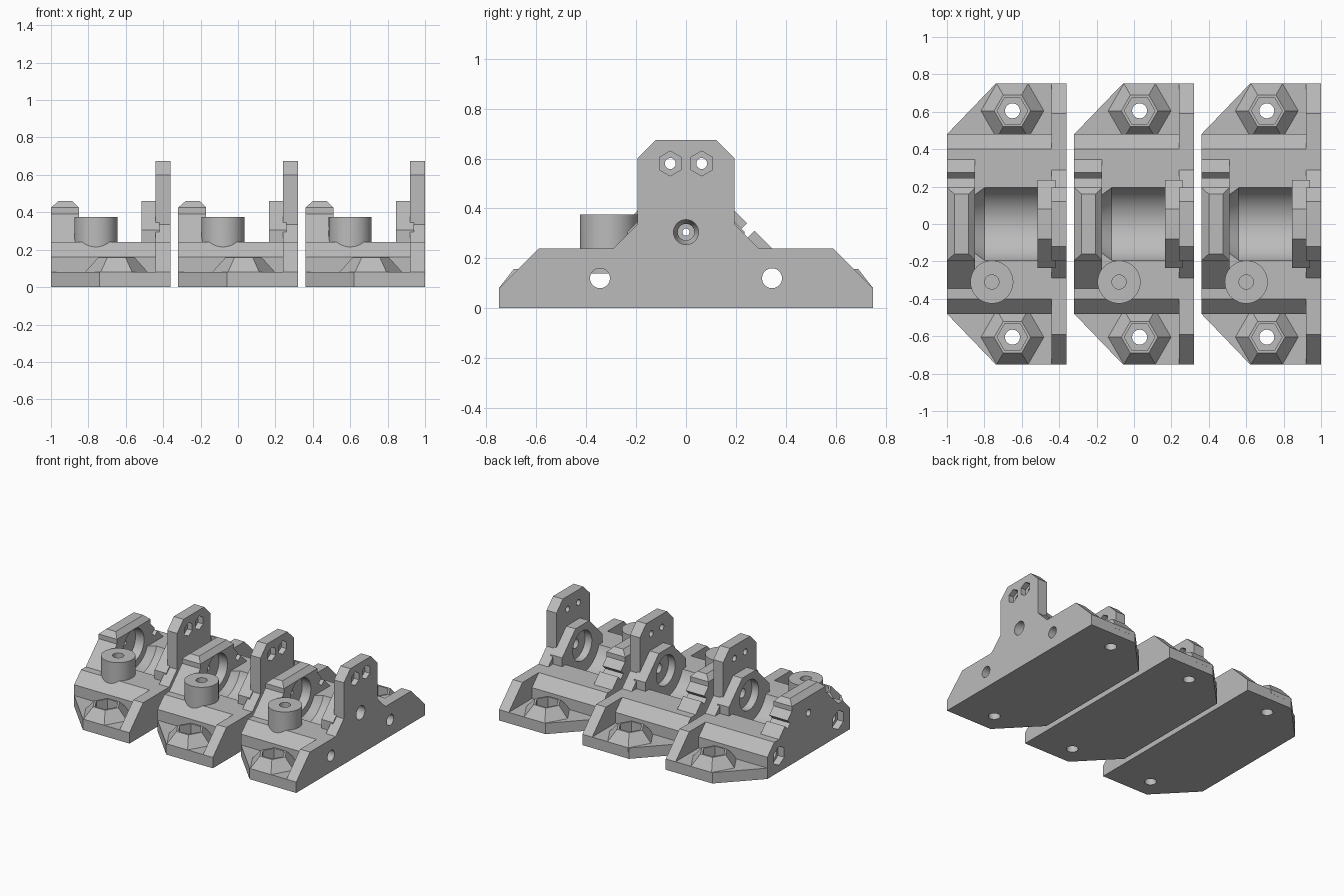
import bpy, bmesh, math

old = bpy.data.objects.get("Cube")
if old:
    bpy.data.objects.remove(old, do_unlink=True)

grey = bpy.data.materials.new("plain grey")
grey.use_nodes = True
colour = (0.5, 0.5, 0.5, 1)
grey.diffuse_color = colour
grey.node_tree.nodes["Principled BSDF"].inputs["Base Color"].default_value = colour


def loft(name, rings):
    """Closed solid through matching rings of points."""
    bm = bmesh.new()
    rows = [[bm.verts.new(p) for p in ring] for ring in rings]
    n = len(rows[0])
    for a, b in zip(rows, rows[1:]):
        for i in range(n):
            j = (i + 1) % n
            bm.faces.new((a[i], a[j], b[j], b[i]))
    bm.faces.new(rows[0])
    bm.faces.new(rows[-1])
    bmesh.ops.recalc_face_normals(bm, faces=bm.faces)
    mesh = bpy.data.meshes.new(name)
    bm.to_mesh(mesh)
    bm.free()
    mesh.materials.append(grey)
    ob = bpy.data.objects.new(name, mesh)
    bpy.context.collection.objects.link(ob)
    return ob


def prism_x(name, profile, x0, x1):
    return loft(name, [[(x, y, z) for y, z in profile] for x in (x0, x1)])


def mirrored(half):
    """Complete a (y, z) half profile across y = 0."""
    return half + [(-y, z) for y, z in reversed(half)]


def circle(r, n):
    return [(r * math.cos(2 * math.pi * i / n), r * math.sin(2 * math.pi * i / n)) for i in range(n)]


def round_x(name, y, z, steps, n=48):
    """Turned solid along x; steps are (x, radius)."""
    return loft(name, [[(x, y + a, z + b) for b, a in circle(r, n)] for x, r in steps])


def round_z(name, x, y, steps, n=48):
    """Turned solid along z; steps are (z, radius)."""
    return loft(name, [[(x + a, y + b, z) for a, b in circle(r, n)] for z, r in steps])


def combine(target, tool, operation):
    mod = target.modifiers.new("combine", 'BOOLEAN')
    mod.operation = operation
    mod.solver = 'EXACT'
    mod.object = tool
    bpy.context.view_layer.update()
    done = target.evaluated_get(bpy.context.evaluated_depsgraph_get())
    mesh = bpy.data.meshes.new_from_object(done)
    target.modifiers.clear()
    target.data = mesh
    bpy.data.objects.remove(tool, do_unlink=True)


# Base plate with two clipped corners
foot = [(0, -.48), (.26, -.75), (.64, -.75), (.64, .75), (.26, .75), (0, .48)]
bracket = loft("bracket", [[(x, y, z) for x, y in foot] for z in (0, .08)])


def add(tool):
    combine(bracket, tool, 'UNION')


def cut(tool):
    combine(bracket, tool, 'DIFFERENCE')


# Central body with chamfered shoulders
add(prism_x("body", mirrored([(.48, .04), (.48, .16), (.40, .24)]), 0, .60))

# Bearing trough, flaring out from the end wall
AXIS = .305
cut(round_x("trough", 0, AXIS, [(.15, .17), (.20, .205), (.485, .205)], 64))

# Tall side plate
add(prism_x("side_plate", mirrored([(.75, 0), (.75, .08), (.59, .24), (.29, .24),
                                    (.195, .335), (.195, .60), (.12, .675)]), .56, .64))

# End wall with sloped shoulders and bevelled cap
wall = prism_x("end_wall", mirrored([(.345, .10), (.345, .24), (.195, .39), (.195, .425)]), 0, .15)
add(wall)
outer = [(0, -.195), (.15, -.195), (.15, .195), (0, .195)]
inner = [(.04, -.16), (.115, -.16), (.115, .16), (.04, .16)]
add(loft("wall_cap", [[(x, y, .41) for x, y in outer],
                      [(x, y, .425) for x, y in outer],
                      [(x, y, .46) for x, y in inner]]))
cut(prism_x("wall_slot", [(.215, .31), (.245, .28), (.315, .35), (.285, .38)], -.05, .20))

# Bearing boss on the side plate
add(prism_x("bearing_boss", mirrored([(.235, .10), (.235, .305), (.08, .46)]), .485, .58))

# Axle bores
cut(round_x("wall_pocket", 0, AXIS, [(.08, .12), (.20, .12)]))
cut(round_x("wall_pinhole", 0, AXIS, [(-.02, .027), (.10, .012)], 24))
cut(round_x("boss_pocket", 0, AXIS, [(.46, .11), (.54, .11)]))
cut(round_x("plate_bore", 0, AXIS, [(.52, .025), (.58, .05), (.66, .05)], 32))

for side in (-1, 1):
    # Raised hexagonal nut seats on the corners
    y = side * .605
    add(round_z("nut_seat", .35, y, [(.05, .168), (.08, .168), (.158, .098)], 6))
    cut(round_z("seat_trap", .35, y, [(.085, .082), (.20, .082)], 6))
    cut(round_z("seat_hole", .35, y, [(-.05, .04), (.20, .04)], 32))
    # Cross bolt holes with hexagonal traps in the end face
    y = side * .345
    cut(round_x("cross_hole", y, .12, [(-.05, .04), (.70, .04)], 32))
    cut(round_x("cross_trap", y, .12, [(-.05, .07), (.05, .07)], 6))
    # Small mounting holes in the tall plate
    y = side * .063
    cut(round_x("mount_hole", y, .58, [(.50, .022), (.70, .022)], 24))
    cut(round_x("mount_trap", y, .58, [(.60, .05), (.70, .05)], 6))

# Round post with a blind screw hole
add(round_z("post", .24, -.31, [(.14, .115), (.375, .115)]))
cut(round_z("post_hole", .24, -.31, [(.20, .038), (.45, .038)], 32))

# Three identical brackets in a row
row = [bracket]
for i in (1, 2):
    twin = bracket.copy()
    twin.data = bracket.data.copy()
    bpy.context.collection.objects.link(twin)
    row.append(twin)
bpy.ops.object.select_all(action='DESELECT')
for ob, name, x in zip(row, ("right_bracket", "middle_bracket", "left_bracket"), (-1, -.32, .36)):
    ob.name = name
    ob.location.x = x
    ob.select_set(True)
bpy.context.view_layer.objects.active = bracket
bpy.ops.object.shade_smooth_by_angle(angle=math.radians(25))
